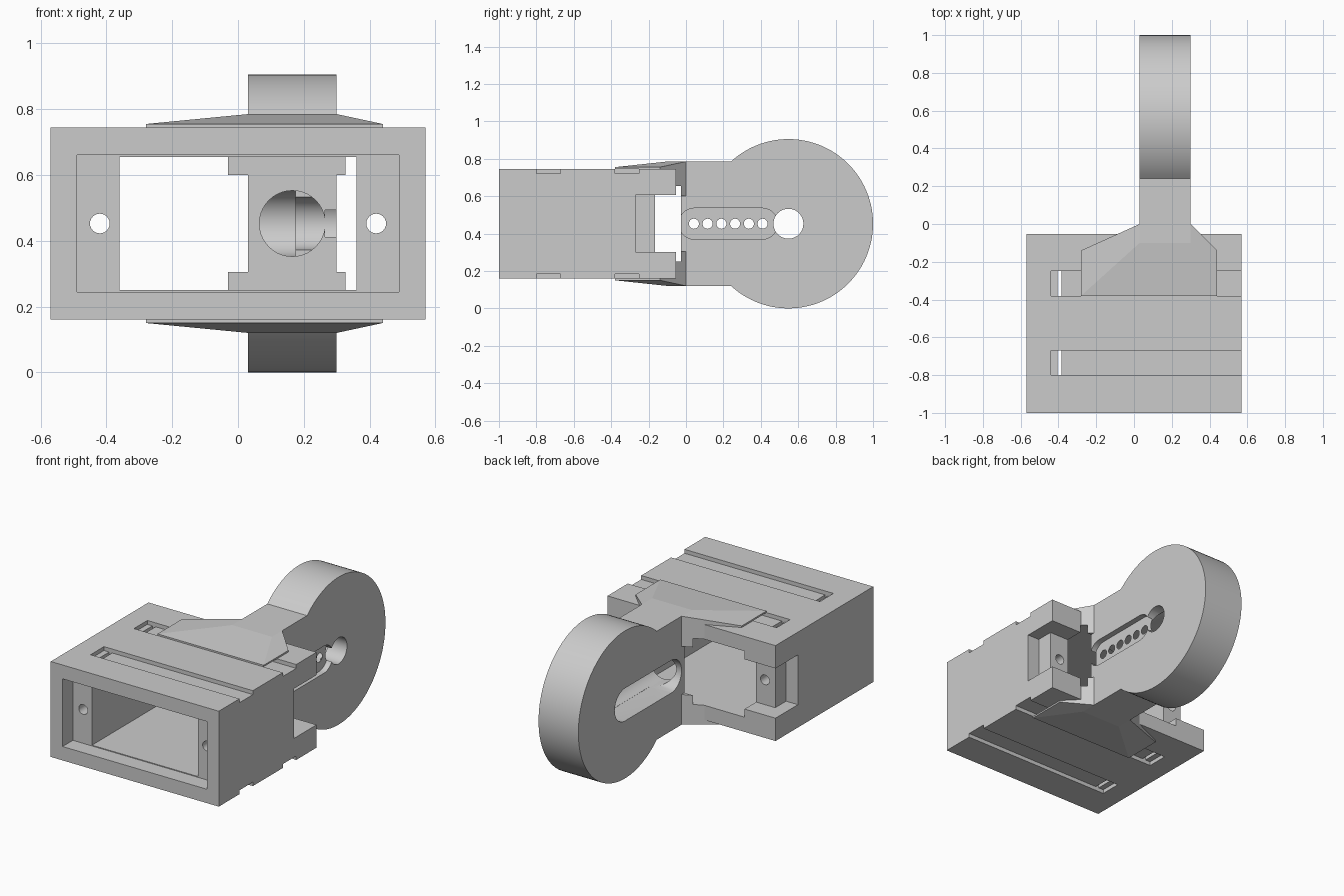
import bpy, bmesh, math
from mathutils import Vector

cube = bpy.data.objects.get("Cube")
if cube:
    bpy.data.objects.remove(cube, do_unlink=True)

MID = 0.4525     # height of the symmetry plane
HALF = 0.2925    # half height of the housing
ARM = 0.3325     # half height of the arm

grey = bpy.data.materials.new("plain grey")
grey.use_nodes = True
grey.diffuse_color = (0.6, 0.6, 0.6, 1)
grey.node_tree.nodes["Principled BSDF"].inputs["Base Color"].default_value = (0.6, 0.6, 0.6, 1)


def finish(name, bm):
    bmesh.ops.recalc_face_normals(bm, faces=bm.faces)
    mesh = bpy.data.meshes.new(name)
    bm.to_mesh(mesh)
    bm.free()
    mesh.materials.append(grey)
    obj = bpy.data.objects.new(name, mesh)
    obj.location.z = MID
    bpy.context.collection.objects.link(obj)
    return obj


def prism(name, pts, lo, hi, axis):
    """Extrude a 2D outline along an axis; pts are the other two axes in order."""
    bm = bmesh.new()
    verts = []
    for p in pts:
        co = list(p)
        co.insert(axis, lo)
        verts.append(bm.verts.new(co))
    face = bm.faces.new(verts)
    out = bmesh.ops.extrude_face_region(bm, geom=[face])
    step = Vector((0, 0, 0))
    step[axis] = hi - lo
    bmesh.ops.translate(bm, vec=step, verts=[v for v in out["geom"] if isinstance(v, bmesh.types.BMVert)])
    return finish(name, bm)


def box(name, x0, x1, y0, y1, z0, z1):
    return prism(name, [(x0, y0), (x1, y0), (x1, y1), (x0, y1)], z0, z1, 2)


def arc(u, v, r, a0, a1, n):
    return [(u + r * math.cos(a0 + (a1 - a0) * i / n),
             v + r * math.sin(a0 + (a1 - a0) * i / n)) for i in range(n + 1)]


def circle(u, v, r, n=40):
    return arc(u, v, r, 0, 2 * math.pi, n)[:-1]


def capsule(u0, u1, r):
    q = math.pi / 2
    return arc(u1, 0, r, -q, q, 20) + arc(u0, 0, r, q, 3 * q, 20)


def cut(obj, cutters):
    bpy.context.view_layer.objects.active = obj
    for c in cutters:
        mod = obj.modifiers.new("cut", "BOOLEAN")
        mod.operation = "DIFFERENCE"
        mod.solver = "EXACT"
        mod.object = c
        bpy.ops.object.modifier_apply(modifier=mod.name)
        bpy.data.objects.remove(c, do_unlink=True)


def smooth(obj):
    bpy.ops.object.select_all(action="DESELECT")
    obj.select_set(True)
    bpy.context.view_layer.objects.active = obj
    bpy.ops.object.shade_smooth_by_angle(angle=math.radians(25))


# Housing: front recess, through cavity, side notches, screw holes, strap grooves
BACK = -0.053
housing = box("housing", -0.57, 0.57, -1, BACK, -HALF, HALF)
tools = [box("recess", -0.49, 0.49, -1.1, -0.9, -0.2075, 0.2075),
         box("cavity", -0.36, 0.36, -0.95, 0.1, -0.2025, 0.2025)]
for s in (-1, 1):
    for name, inner, y0 in (("window", 0.49, -0.27), ("notch", 0.3, -0.165)):
        x0, x1 = sorted((s * inner, s * 0.7))
        tools.append(box(name, x0, x1, y0, 0.1, -0.1525, 0.1525))
    tools.append(prism("screw_hole", circle(s * 0.42, 0, 0.03, 24), -0.95, 0, 1))
for y0, y1 in ((-0.80, -0.67), (-0.38, -0.25)):
    tools.append(box("strap_slot", -0.405, -0.384, y0, y1, -0.5, 0.5))
    for s in (-1, 1):
        z0, z1 = sorted((s * (HALF - 0.024), s * 0.4))
        tools.append(box("strap_groove", -0.44, 0.7, y0, y1, z0, z1))
cut(housing, tools)
smooth(housing)

# Arm: straight neck running into a round disc
ax, r = 0.5475, 0.4525
a = math.pi - math.asin(ARM / r)
arm = prism("arm", [(-0.027, ARM), (-0.027, -ARM)] + arc(ax, 0, r, -a, a, 80), 0.03, 0.3, 0)
bore_x = 0.165
tools = [prism("long_bore", circle(bore_x, 0, 0.1), -0.1, ax, 1),
         prism("side_slot", capsule(0.1, ax, 0.1), -0.1, 0.175, 0),
         prism("pivot_hole", circle(ax, 0, 0.08), 0.1, 0.4, 0),
         prism("horn_recess", capsule(0.045, 0.407, 0.083), 0.265, 0.4, 0)]
for i in range(6):
    tools.append(prism("horn_hole", circle(0.042 + 0.0735 * i, 0, 0.027, 24), bore_x, 0.35, 0))
cut(arm, tools)
smooth(arm)


# Brackets above and below: sloped plate, rear block and hooked lip
def tapered(y):
    t = -y / 0.14
    return [(0.03 - 0.31 * t, y), (0.3 + 0.14 * t, y), (0.3, 0), (0.03, 0)]


for s, side in ((1, "upper"), (-1, "lower")):
    bm = bmesh.new()
    outline = [(-0.28, -0.38), (0.44, -0.38), (-0.28, -0.14), (0.44, -0.14)]
    rear = [(0.03, 0), (0.3, 0)]
    ridge = rear + [(0.03, -0.1), (0.3, -0.1)]
    pts = [(x, y, s * z) for group, z in ((outline + rear, HALF), (outline, HALF + 0.01), (ridge, ARM))
           for x, y in group]
    bmesh.ops.convex_hull(bm, input=[bm.verts.new(p) for p in pts])
    bmesh.ops.dissolve_limit(bm, angle_limit=0.01, verts=bm.verts, edges=bm.edges)
    finish(side + "_bracket_plate", bm)
    for part, y, z0, z1 in (("block", BACK, 0.2025, HALF), ("lip", -0.027, 0.1475, 0.2025)):
        lo, hi = sorted((s * z0, s * z1))
        prism(side + "_bracket_" + part, tapered(y), lo, hi, 2)
